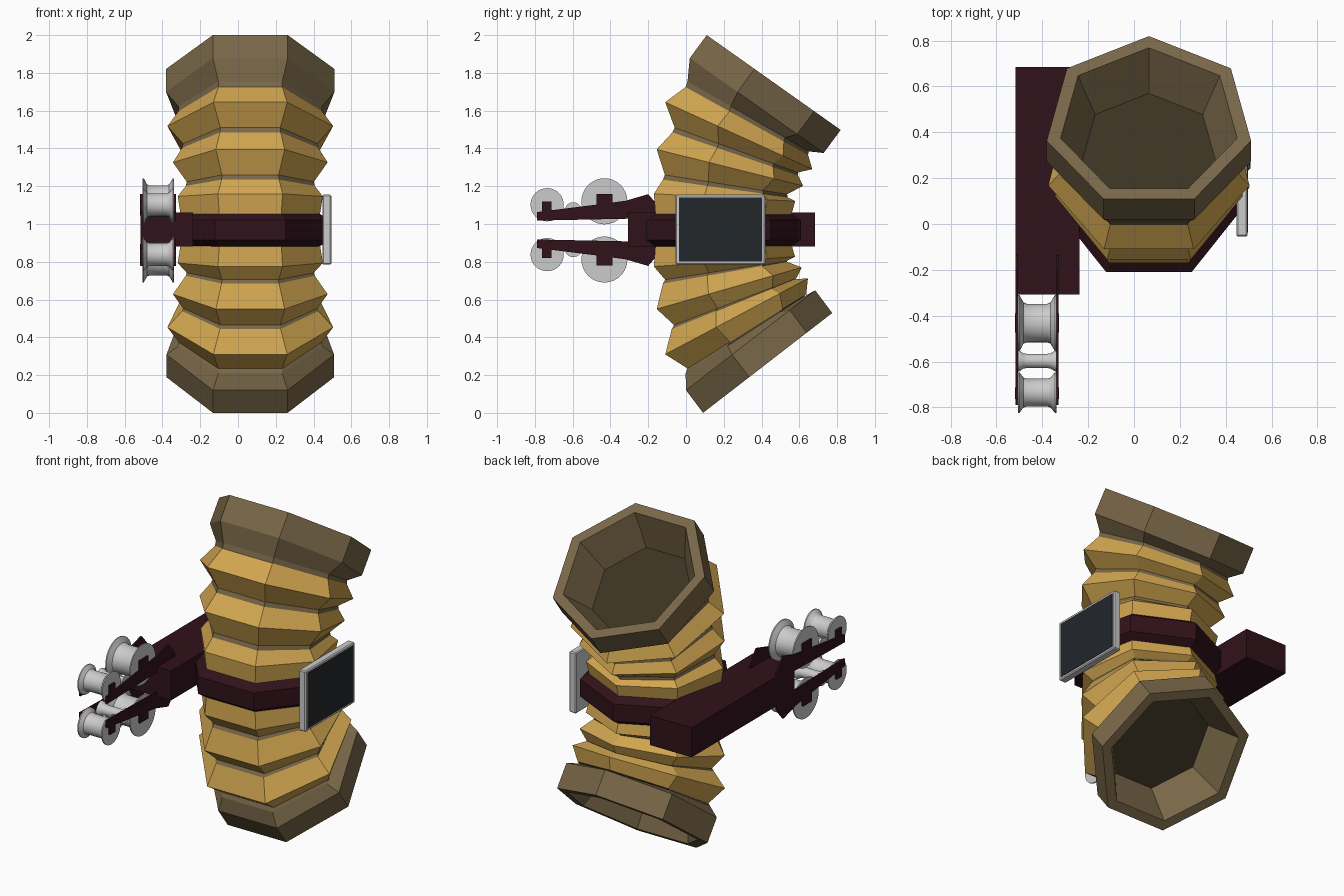
import bpy, bmesh, math
from mathutils import Vector, Matrix

if "Cube" in bpy.data.objects:
    bpy.data.objects.remove(bpy.data.objects["Cube"])


def mat(name, rgb):
    m = bpy.data.materials.new(name)
    m.diffuse_color = (*rgb, 1)
    m.use_nodes = True
    m.node_tree.nodes["Principled BSDF"].inputs["Base Color"].default_value = m.diffuse_color
    return m


TAN = mat("tan_leather", (0.64, 0.38, 0.08))
BROWN = mat("brown_rim", (0.19, 0.135, 0.065))
DEEP = mat("dark_floor", (0.045, 0.034, 0.016))
MAROON = mat("dark_maroon", (0.03, 0.006, 0.01))
GLASS = mat("dark_glass", (0.016, 0.02, 0.024))

CX = 0.065                      # tube axis offset in x
APO = math.cos(math.pi / 7)     # heptagon flat distance / radius


def finish(bm, name, mats=()):
    bmesh.ops.recalc_face_normals(bm, faces=bm.faces)
    me = bpy.data.meshes.new(name)
    bm.to_mesh(me)
    bm.free()
    for m in mats:
        me.materials.append(m)
    ob = bpy.data.objects.new(name, me)
    bpy.context.collection.objects.link(ob)
    return ob


def hept(bm, y, z, r, tilt):
    """Tilted seven-sided loop whose flat front edge passes through (y, z)."""
    t = math.radians(tilt)
    c, s = math.cos(t), math.sin(t)
    cy, cz = y + APO * r * c, z - APO * r * s
    out = []
    for k in range(7):
        a = 2 * math.pi * k / 7
        u = r * math.cos(a)
        out.append(bm.verts.new((CX + r * math.sin(a), cy + u * c, cz - u * s)))
    return out


def bridge(bm, a, b, mi=0):
    for k in range(len(a)):
        j = (k + 1) % len(a)
        bm.faces.new((a[k], a[j], b[j], b[k])).material_index = mi


def bellows(name, rows, side):
    """Pleated tube with a hollow funnel-shaped end cap."""
    bm = bmesh.new()
    y, z, r, tilt = rows[-1]
    t = math.radians(tilt)
    c, s = math.cos(t), math.sin(t)

    def inset(r2, depth):
        d = APO * (r - r2)
        return (y + d * c - side * s * depth, z - d * s - side * c * depth, r2, tilt)

    rows = rows + [inset(0.395, 0), inset(0.30, 0.21)]
    loops = [hept(bm, *q) for q in rows]
    for i in range(len(loops) - 1):
        bridge(bm, loops[i], loops[i + 1], 1 if i in (2, 5) or i >= 8 else 0)
    bm.faces.new(loops[0])
    bm.faces.new(loops[-1]).material_index = 2
    return finish(bm, name, (TAN, BROWN, DEEP))


# Bellows: rows of front y, front z, radius, tilt
bellows("upper_bellows", [
    (-.16, 1.03, .375, 0), (-.17, 1.16, .394, 3),
    (-.122, 1.235, .35, 8), (-.112, 1.26, .345, 9), (-.155, 1.395, .42, 14),
    (-.072, 1.485, .37, 19), (-.06, 1.51, .365, 20), (-.11, 1.645, .45, 24.5),
    (-.002, 1.725, .39, 29), (.008, 1.755, .39, 30),
    (.02, 1.878, .457, 35.3), (.11, 2.0, .457, 35.3)], 1)
bellows("lower_bellows", [
    (-.16, .91, .375, 0), (-.17, .775, .394, -4),
    (-.11, .705, .345, -9), (-.122, .685, .35, -10), (-.155, .55, .42, -16),
    (-.063, .465, .365, -21), (-.075, .445, .37, -22), (-.11, .31, .45, -28),
    (.008, .235, .39, -32), (-.002, .21, .39, -33),
    (0, .12, .455, -37.7), (.09, 0, .455, -37.7)], -1)

# Collar between the two tubes
bm = bmesh.new()
loops = [hept(bm, .178 - APO * r, z, r, 0)
         for r, z in ((.375, .88), (.43, .915), (.43, 1.02), (.375, 1.055))]
for a, b in zip(loops, loops[1:]):
    bridge(bm, a, b)
bm.faces.new(loops[0])
bm.faces.new(loops[-1])
finish(bm, "middle_collar", [MAROON])


def box(name, lo, hi, m=None, bevel=0):
    lo, hi = Vector(lo), Vector(hi)
    bm = bmesh.new()
    bmesh.ops.create_cube(bm, size=1, matrix=Matrix.Translation((lo + hi) / 2)
                          @ Matrix.Diagonal((*(hi - lo), 1)))
    if bevel:
        bmesh.ops.bevel(bm, geom=bm.edges[:], offset=bevel, segments=1, affect='EDGES')
    return finish(bm, name, [m] if m else [])


# Side arm
box("side_arm", (-.517, -.307, .88), (-.237, .684, 1.06), MAROON)

# Screen with recessed-looking glass
box("screen_frame", (.447, -.055, .785), (.494, .42, 1.155), bevel=.006)
box("screen_glass", (.48, -.038, .801), (.496, .403, 1.139), GLASS)

MID = 0.97


def plate(name, pts, x0, x1):
    bm = bmesh.new()
    a = [bm.verts.new((x0, y, z)) for y, z in pts]
    b = [bm.verts.new((x1, y, z)) for y, z in pts]
    bridge(bm, a, b)
    bm.faces.new(a)
    bm.faces.new(b)
    return finish(bm, name, [MAROON])


def spool(name, y, z, r):
    """Flanged roller turned about the x axis."""
    prof = [(-.506, 0), (-.506, 1), (-.499, 1), (-.482, .74), (-.468, .69),
            (-.378, .69), (-.364, .74), (-.345, 1), (-.338, 1), (-.338, 0)]
    n = 32
    bm = bmesh.new()
    rings = [[bm.verts.new((x, y + r * q * math.cos(2 * math.pi * k / n),
                            z + r * q * math.sin(2 * math.pi * k / n)))
              for k in range(n)] for x, q in prof[1:-1]]
    for a, b in zip(rings, rings[1:]):
        bridge(bm, a, b)
    bm.faces.new(rings[0])
    bm.faces.new(rings[-1])
    ob = finish(bm, name)
    bpy.ops.object.select_all(action='DESELECT')
    ob.select_set(True)
    bpy.context.view_layer.objects.active = ob
    bpy.ops.object.shade_smooth_by_angle(angle=math.radians(35))


# Forks and rollers, upper and lower (offsets measured from mid height)
fork = [(-.79, .05), (-.79, .095), (-.47, .135), (-.32, .155), (-.2, .19),
        (-.14, .12), (-.13, .05), (-.31, .06)]
for part, s in (("upper", 1), ("lower", -1)):
    for side, x0, x1 in (("outer", -.517, -.506), ("inner", -.339, -.329)):
        plate(f"{part}_{side}_fork", [(y, MID - .002 + s * d) for y, d in fork], x0, x1)
        for hub, y, w, d0, d1 in (("large", -.432, .042, .085, .19),
                                  ("small", -.737, .025, .075, .15)):
            za, zb = sorted((MID + s * d0, MID + s * d1))
            box(f"{part}_{side}_{hub}_hub", (x0 - .001, y - w, za),
                (x1 + .001, y + w, zb), MAROON)
    spool(f"{part}_large_roller", -.432, MID - .004 + s * .154, .122)
    spool(f"{part}_small_roller", -.735, MID + s * .132, .088)
    spool(f"{part}_tiny_roller", -.597, MID + s * .1, .045)
